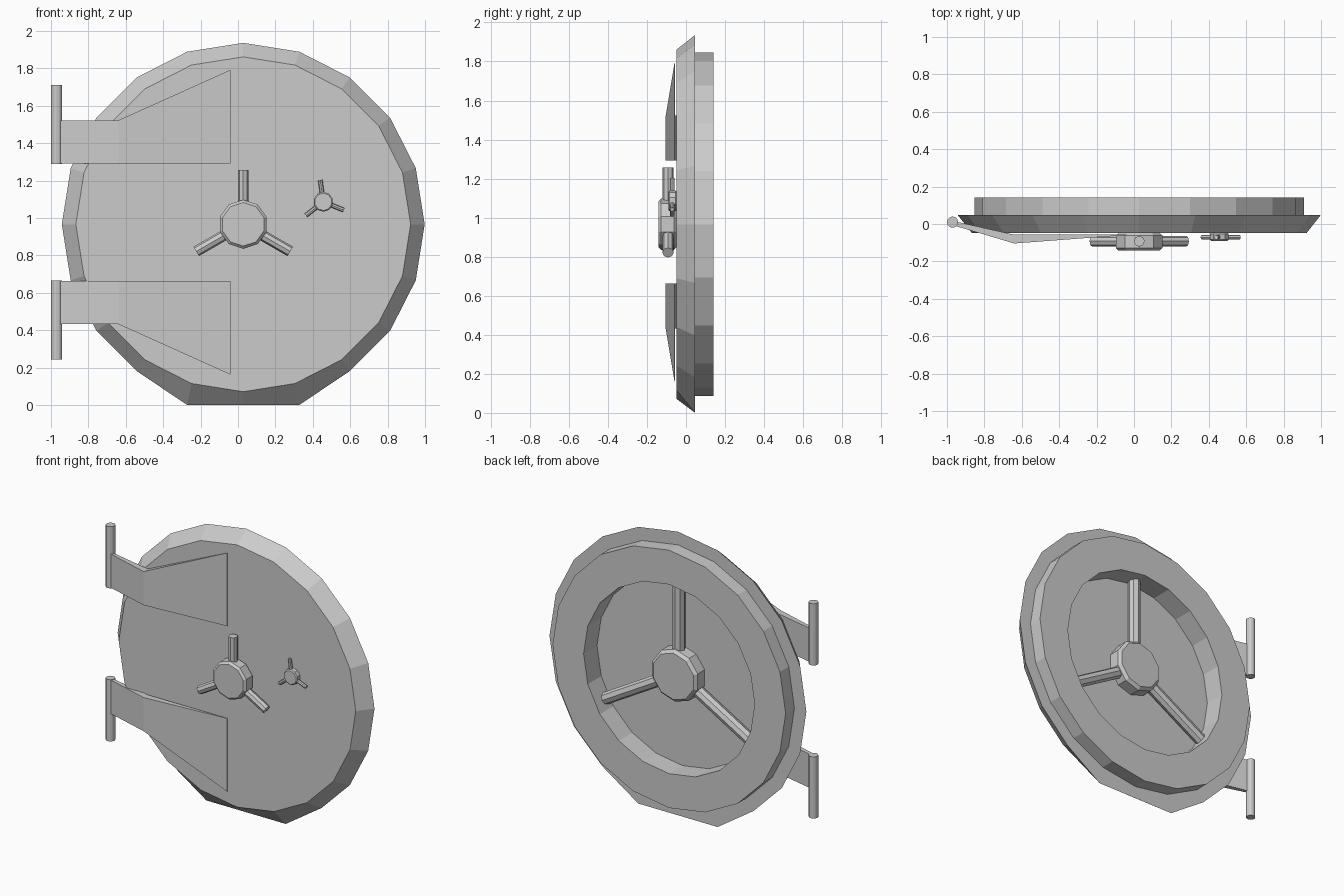
import bpy, bmesh
from math import radians, cos, sin, tau
from mathutils import Vector, Matrix

cube = bpy.data.objects.get("Cube")
if cube:
    bpy.data.objects.remove(cube)

GREY = (0.6, 0.6, 0.6, 1.0)
steel = bpy.data.materials.new("grey_steel")
steel.use_nodes = True
steel.diffuse_color = GREY
steel.node_tree.nodes["Principled BSDF"].inputs["Base Color"].default_value = GREY

CX, CZ = 0.028, 0.966     # door centre
FRONT, BACK = -0.048, 0.047
FLOOR, RIM = -0.003, 0.142   # recess floor and ring face on the back
HINGE_MID = 0.977         # height the two hinges mirror about


def finish(name, bm):
    bmesh.ops.recalc_face_normals(bm, faces=bm.faces)
    mesh = bpy.data.meshes.new(name)
    bm.to_mesh(mesh)
    bm.free()
    mesh.materials.append(steel)
    ob = bpy.data.objects.new(name, mesh)
    bpy.context.scene.collection.objects.link(ob)
    return ob


def rod(name, start, end, radius, sides=8, bevel=0.0):
    """Prism between two points, with optional bevelled rims."""
    start, end = Vector(start), Vector(end)
    axis = end - start
    place = Matrix.Translation((start + end) / 2) @ axis.to_track_quat('Z', 'Y').to_matrix().to_4x4()
    bm = bmesh.new()
    bmesh.ops.create_cone(bm, cap_ends=True, segments=sides, radius1=radius,
                          radius2=radius, depth=axis.length, matrix=place)
    ob = finish(name, bm)
    if bevel:
        mod = ob.modifiers.new("rim_bevel", 'BEVEL')
        mod.width = bevel
        mod.segments = 1
        mod.limit_method = 'ANGLE'
        mod.angle_limit = radians(60)


def spokes(name, x, y, z, length, radius, first_angle):
    for i in range(3):
        a = radians(first_angle + 120 * i)
        tip = (x + length * cos(a), y, z + length * sin(a))
        rod(f"{name}_{i + 1}", (x, y, z), tip, radius)


# Door: one turned profile with flared rim, back ring and recessed floor
profile = [(0, FRONT), (0.895, FRONT), (0.97, BACK), (0.88, BACK),
           (0.88, RIM), (0.646, RIM), (0.646, FLOOR), (0, FLOOR)]
bm = bmesh.new()
verts = [bm.verts.new((CX + r, y, CZ)) for r, y in profile]
edges = [bm.edges.new(pair) for pair in zip(verts, verts[1:])]
bmesh.ops.spin(bm, geom=verts + edges, cent=(CX, 0, CZ), axis=(0, 1, 0),
               angle=tau, steps=20)
bmesh.ops.remove_doubles(bm, verts=bm.verts, dist=0.001)
hubs = [v for v in bm.verts if (v.co.xz - Vector((CX, CZ))).length < 0.01]
bmesh.ops.dissolve_verts(bm, verts=hubs)
# Foot of the rim flattened on the ground
for v in bm.verts:
    if v.co.z < 0.06:
        v.co.z = 0.0
finish("door", bm)

# Back locking hub and bars
rod("back_hub", (CX, FLOOR - 0.015, CZ), (CX, 0.096, CZ), 0.179, sides=10, bevel=0.019)
spokes("locking_bar", CX, 0.036, CZ, 0.655, 0.04, 90)

# Front wheel
rod("wheel_hub", (CX, FRONT, CZ), (CX, -0.142, CZ), 0.131, sides=10, bevel=0.014)
spokes("wheel_handle", CX, -0.092, CZ, 0.29, 0.029, 90)

# Small dial
DX, DZ = 0.456, 1.086
rod("dial_hub", (DX, FRONT, DZ), (DX, -0.09, DZ), 0.053, sides=10, bevel=0.006)
spokes("dial_handle", DX, -0.071, DZ, 0.118, 0.012, 98)

# Hinges: a pin and a bent plate that widens and thins over the door
# Plate stations: x, outer y, inner y, far edge height above the middle
stations = [(-0.95, -0.012, 0.012, 0.545),
            (-0.64, -0.104, -0.057, 0.545),
            (-0.04, -0.059, -0.056, 0.815)]
NEAR = 0.315
for label, side in (("upper", 1), ("lower", -1)):
    rod(f"{label}_hinge_pin", (-0.97, 0.01, HINGE_MID + side * 0.312),
        (-0.97, 0.01, HINGE_MID + side * 0.733), 0.03, sides=12)
    bm = bmesh.new()
    loops = []
    for x, outer, inner, far in stations:
        corners = [(outer, NEAR), (outer, far), (inner, far), (inner, NEAR)]
        loops.append([bm.verts.new((x, y, HINGE_MID + side * h)) for y, h in corners])
    for a, b in zip(loops, loops[1:]):
        for i in range(4):
            j = (i + 1) % 4
            bm.faces.new((a[i], a[j], b[j], b[i]))
    bm.faces.new(loops[0])
    bm.faces.new(loops[-1])
    finish(f"{label}_hinge_plate", bm)
